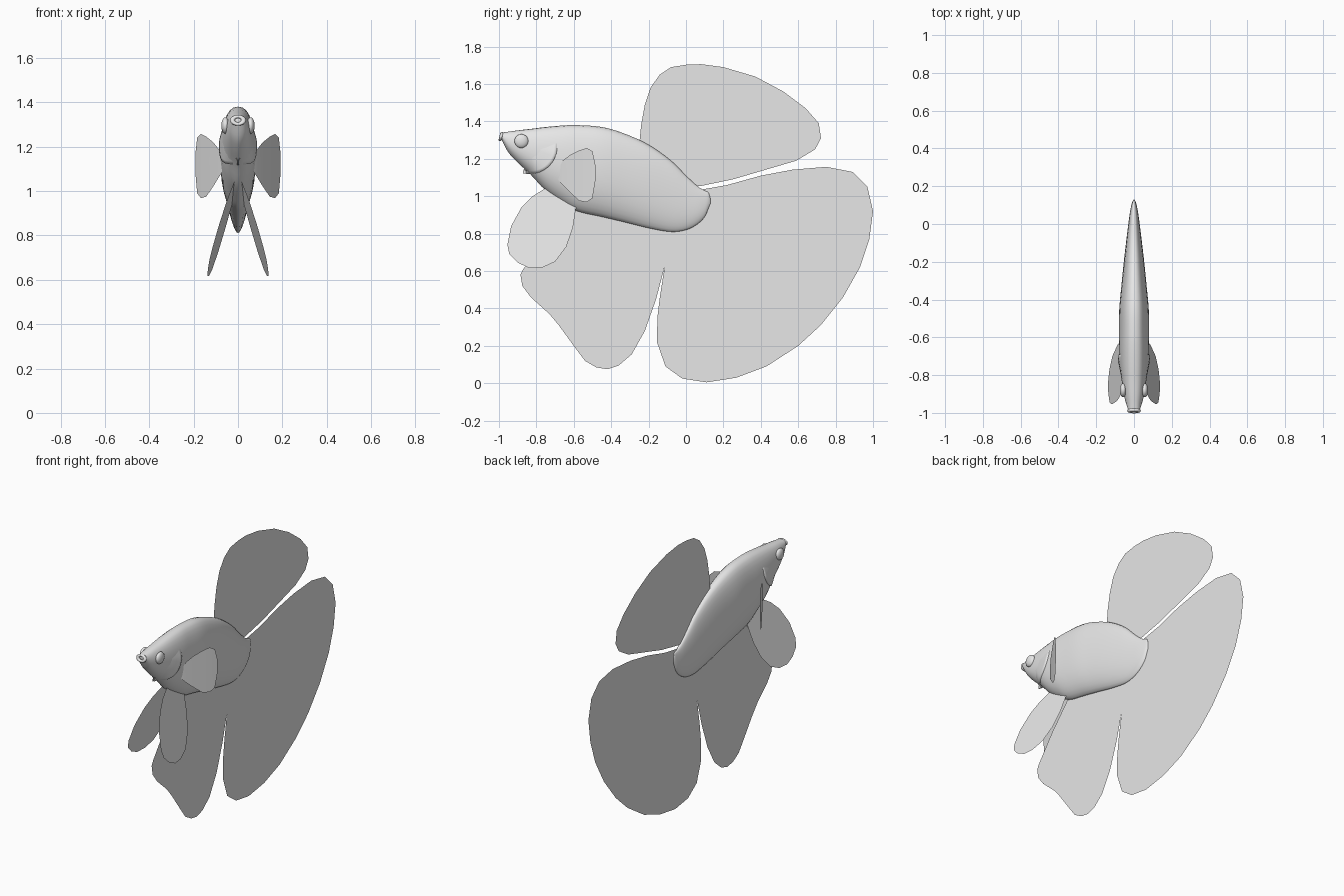
import bpy, bmesh, math

if "Cube" in bpy.data.objects:
    bpy.data.objects.remove(bpy.data.objects["Cube"])

grey = bpy.data.materials.new("plain_grey")
grey.diffuse_color = (0.8, 0.8, 0.8, 1)
grey.use_nodes = True
grey.node_tree.nodes["Principled BSDF"].inputs["Base Color"].default_value = grey.diffuse_color


def make(name, verts, faces, smooth=True):
    me = bpy.data.meshes.new(name)
    me.from_pydata(verts, [], faces)
    bm = bmesh.new()
    bm.from_mesh(me)
    bmesh.ops.recalc_face_normals(bm, faces=bm.faces)
    bm.to_mesh(me)
    bm.free()
    me.materials.append(grey)
    ob = bpy.data.objects.new(name, me)
    bpy.context.collection.objects.link(ob)
    for p in me.polygons:
        p.use_smooth = smooth
    return ob


def grid_faces(rows, cols, closed=False):
    n = cols if closed else cols - 1
    return [(r * cols + c, r * cols + (c + 1) % cols,
             (r + 1) * cols + (c + 1) % cols, (r + 1) * cols + c)
            for r in range(rows - 1) for c in range(n)]


# Body stations: y, top z, bottom z, half width
stations = [
    (-.985, 1.34, 1.30, .03), (-.95, 1.345, 1.235, .042), (-.9, 1.352, 1.18, .054),
    (-.83, 1.36, 1.115, .065), (-.75, 1.37, 1.03, .075), (-.66, 1.378, .965, .08),
    (-.58, 1.38, .92, .08), (-.45, 1.37, .89, .078), (-.33, 1.335, .862, .067),
    (-.2, 1.275, .83, .054), (-.08, 1.19, .81, .04), (0, 1.11, .82, .03),
    (.06, 1.055, .85, .022), (.1, 1.03, .89, .014), (.12, 1.02, .935, .008),
    (.13, .99, .96, .002)]


def refine(pts, n=4):
    # Catmull-Rom interpolation through the points
    out = []
    for i in range(len(pts) - 1):
        a, b = pts[max(i - 1, 0)], pts[i]
        c, d = pts[i + 1], pts[min(i + 2, len(pts) - 1)]
        for k in range(n):
            t = k / n
            out.append(tuple(
                .5 * (2 * q + (r - p) * t + (2 * p - 5 * q + 4 * r - s) * t * t
                      + (3 * q - p - 3 * r + s) * t ** 3)
                for p, q, r, s in zip(a, b, c, d)))
    return out + [pts[-1]]


sections = refine(stations)


def roundness(t):
    return .4 if t > 0 else .4 - .2 * t


def side_x(y, z):
    # Half width of the body at a given y and z
    for a, b in zip(sections, sections[1:]):
        if a[0] <= y <= b[0]:
            f = (y - a[0]) / (b[0] - a[0])
            _, top, bot, w = (p + (q - p) * f for p, q in zip(a, b))
            t = max(-1, min(1, (2 * z - top - bot) / (top - bot)))
            return w * (1 - t * t) ** roundness(t)
    return .02


# Body
seg = 32
verts = []
for y, top, bot, w in sections:
    for k in range(seg):
        a = 2 * math.pi * k / seg
        t, c = math.sin(a), math.cos(a)
        x = w * math.copysign(abs(c) ** (2 * roundness(t)), c)
        verts.append((x, y, (top + bot) / 2 + t * (top - bot) / 2))
last = (len(sections) - 1) * seg
make("body", verts, grid_faces(len(sections), seg, True)
     + [tuple(range(seg)), tuple(range(last, last + seg))])

# Lips: a flattened tilted ring
verts = []
for i in range(20):
    a = 2 * math.pi * i / 20
    for j in range(8):
        b = 2 * math.pi * j / 8
        r = 1 + .45 * math.cos(b)
        v = .017 * r * math.sin(a)
        verts.append((.025 * r * math.cos(a), -.989 + .009 * math.sin(b) + .25 * v, 1.319 + v))
make("lips", verts, grid_faces(20, 8, True)
     + [(152 + c, 152 + (c + 1) % 8, (c + 1) % 8, c) for c in range(8)])

# Vertical fins: flat outlines on the middle plane
fins = {
    "dorsal_fin": [
        (-.25, 1.28), (-.24, 1.38), (-.22, 1.49), (-.19, 1.58), (-.14, 1.65), (-.08, 1.69),
        (0, 1.703), (.08, 1.706), (.2, 1.69), (.37, 1.64), (.52, 1.56), (.64, 1.47),
        (.71, 1.39), (.722, 1.31), (.69, 1.25), (.59, 1.19), (.42, 1.14), (.25, 1.09),
        (.08, 1.055), (0, 1.05), (-.15, 1.15)],
    "tail_fin": [
        (-.075, .83), (-.11, .65), (-.14, .46), (-.153, .35), (-.155, .22), (-.11, .09),
        (-.02, .025), (.11, .005), (.27, .03), (.43, .09), (.6, .2), (.72, .31),
        (.84, .46), (.93, .62), (.98, .77), (1, .92), (.97, 1.05), (.89, 1.13),
        (.75, 1.157), (.57, 1.142), (.4, 1.11), (.22, 1.06), (.08, 1.035), (.02, .96)],
    "anal_fin": [
        (-.59, .95), (-.75, .77), (-.87, .61), (-.885, .58), (-.875, .52), (-.83, .46),
        (-.73, .37), (-.68, .31), (-.6, .2), (-.54, .12), (-.48, .085), (-.42, .075),
        (-.36, .095), (-.29, .155), (-.22, .28), (-.16, .45), (-.11, .64), (-.075, .83),
        (-.3, .9)]}
for name, pts in fins.items():
    make(name, [(0, y, z) for y, z in pts], [tuple(range(len(pts)))], False)

pelvic = [(-.74, 1.05), (-.82, 1.0), (-.88, .94), (-.935, .84), (-.955, .74), (-.945, .69),
          (-.9, .645), (-.84, .617), (-.77, .618), (-.7, .65), (-.64, .73), (-.605, .83),
          (-.585, .96)]
# Pectoral fin rows: x, y, low z, high z
pectoral = [(.065, -.69, 1.095, 1.125), (.088, -.66, 1.06, 1.19), (.112, -.62, 1.02, 1.22),
            (.143, -.57, .975, 1.245), (.167, -.53, .968, 1.258), (.184, -.5, .99, 1.24),
            (.192, -.485, 1.08, 1.17)]

for s, side in ((1, "right"), (-1, "left")):
    # Pelvic fins, splayed downward
    make("pelvic_fin_" + side,
         [(s * (.03 + (1 - z) * .265 + (-.78 - y) * .1), y, z) for y, z in pelvic],
         [tuple(range(len(pelvic)))], False)

    # Pectoral fins, curving outward
    make("pectoral_fin_" + side,
         [(s * x, y, z) for x, y, lo, hi in pectoral for z in (lo, hi)],
         grid_faces(len(pectoral), 2))

    # Gill covers: raised plates following the body with a rim at the back
    verts = []
    rings = ((.02, -.004), (.06, 0), (.1, .003), (.13, .006), (.145, .008), (.147, -.004))
    for r, lift in rings:
        for k in range(17):
            a = math.radians(-105 + 120 * k / 16)
            y, z = -.835 + r * math.cos(a), 1.265 + r * math.sin(a)
            edge = min(1, k / 4, (16 - k) / 4)
            verts.append((s * (side_x(y, z) - .003 + (lift + .003) * edge), y, z))
    gill = make("gill_cover_" + side, verts, grid_faces(len(rings), 17))

    # Eyes
    bpy.ops.mesh.primitive_uv_sphere_add(segments=24, ring_count=12, radius=.037,
                                         location=(s * (side_x(-.88, 1.295) + .003), -.88, 1.295))
    eye = bpy.context.object
    eye.name = "eye_" + side
    eye.scale = (.5, 1, 1)
    eye.data.materials.append(grey)
    bpy.ops.object.shade_smooth()
